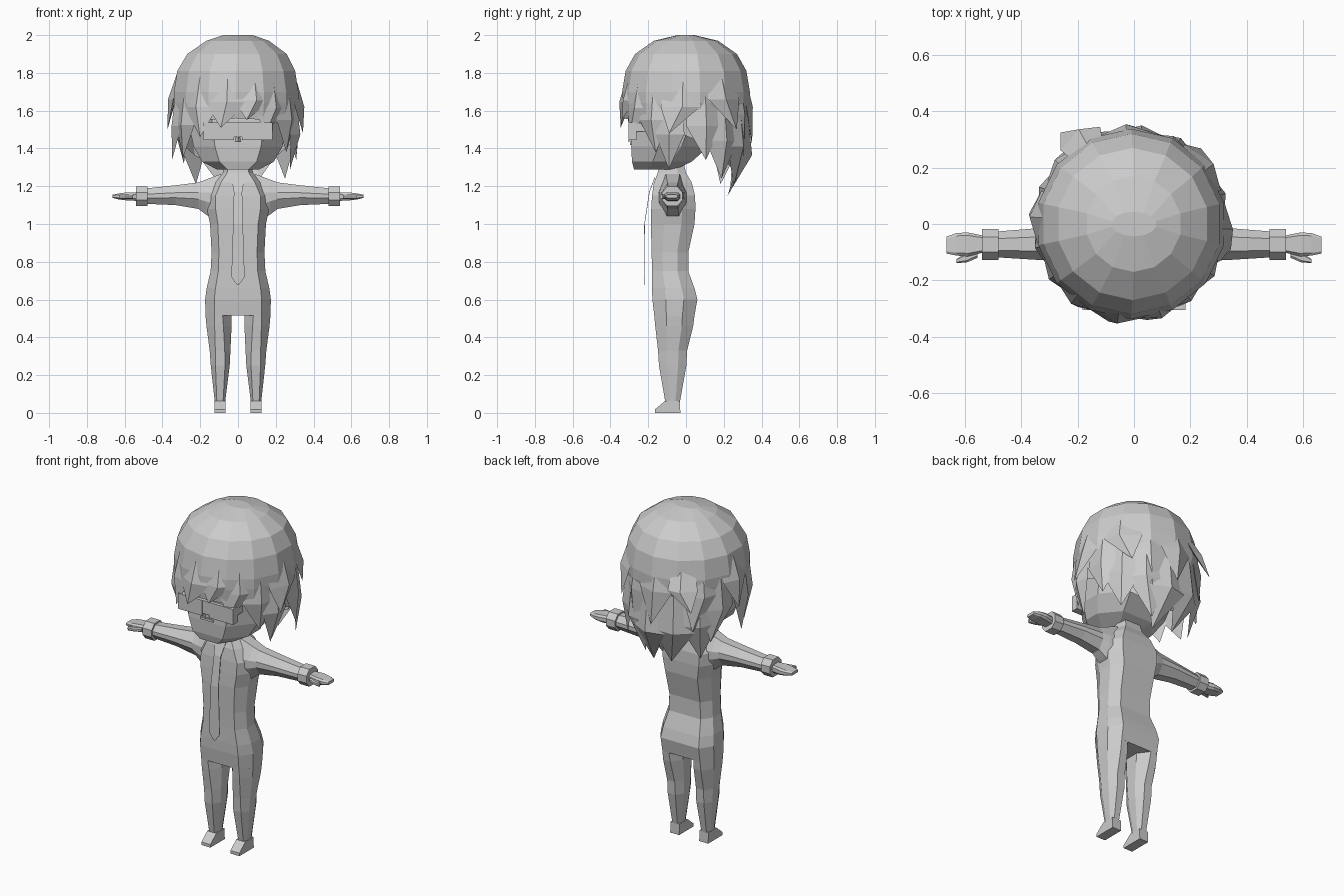
import bpy, bmesh, math, random
from mathutils import Vector

if "Cube" in bpy.data.objects:
    bpy.data.objects.remove(bpy.data.objects["Cube"])
random.seed(7)


def make(name, verts, faces, mirror=False):
    me = bpy.data.meshes.new(name)
    me.from_pydata([tuple(v) for v in verts], [], faces)
    bm = bmesh.new()
    bm.from_mesh(me)
    bmesh.ops.recalc_face_normals(bm, faces=bm.faces)
    bm.to_mesh(me)
    bm.free()
    ob = bpy.data.objects.new(name, me)
    bpy.context.collection.objects.link(ob)
    if mirror:
        ob.modifiers.new("mirror", 'MIRROR').use_mirror_merge = False
    return ob


def loft(name, rings, mirror=False, caps=True):
    n = len(rings[0])
    verts = [p for r in rings for p in r]
    faces = [(i * n + j, i * n + (j + 1) % n, (i + 1) * n + (j + 1) % n, (i + 1) * n + j)
             for i in range(len(rings) - 1) for j in range(n)]
    if caps:
        faces += [tuple(range(n)), tuple(range(len(verts) - n, len(verts)))]
    return make(name, verts, faces, mirror)


def octagon(a0, a1, b0, b1, ka, kb):
    """Chamfered rectangle spanning a0..a1 by b0..b1."""
    a, b, p, q = (a0 + a1) / 2, (b0 + b1) / 2, (a1 - a0) / 2, (b1 - b0) / 2
    return [(a + p * u, b + q * v) for u, v in
            [(1, -kb), (1, kb), (ka, 1), (-ka, 1), (-1, kb), (-1, -kb), (-ka, -1), (ka, -1)]]


def upright(z, x0, x1, y0, y1, ka=.72, kb=.4):
    return [(a, b, z) for a, b in octagon(x0, x1, y0, y1, ka, kb)]


def sideways(x, y0, y1, z0, z1, ka=.45, kb=.25):
    return [(x, a, b) for a, b in octagon(y0, y1, z0, z1, ka, kb)]


def box(name, x0, x1, y0, y1, z0, z1, mirror=False):
    return loft(name, [[(x0, y0, z), (x1, y0, z), (x1, y1, z), (x0, y1, z)] for z in (z0, z1)], mirror)


# Torso: (z, half width, front y, back y)
torso = [(.515, .172, -.168, .045), (.6, .174, -.178, .06), (.66, .166, -.18, .045), (.75, .145, -.18, .012),
         (.85, .14, -.182, .012), (1.0, .148, -.186, .045), (1.08, .165, -.184, .05),
         (1.15, .165, -.18, .048), (1.22, .125, -.17, .03), (1.27, .08, -.15, 0), (1.36, .06, -.13, -.02)]
loft("torso", [upright(z, -w, w, f, b) for z, w, f, b in torso])

# Legs and feet
legs = [(.516, .034, .172, -.168, .045, .31), (.46, .034, .167, -.163, .038, .35), (.33, .04, .15, -.148, .006, .45),
        (.25, .044, .144, -.143, .002, .5), (.06, .068, .123, -.11, -.032, .6)]
loft("leg", [upright(*r) for r in legs], True)
foot = [(-.03, 0), (-.165, 0), (-.165, .018), (-.11, .064), (-.032, .064)]
loft("foot", [[(x, y, z) for y, z in foot] for x in (.066, .125)], True)

# Arms, cuffs, hands, thumbs
arms = [(.09, -.15, .01, 1.0, 1.265), (.17, -.14, .0, 1.05, 1.235), (.21, -.132, -.008, 1.08, 1.22),
        (.33, -.128, -.014, 1.1, 1.205), (.49, -.118, -.027, 1.107, 1.188)]
loft("arm", [sideways(*r) for r in arms], True)
loft("cuff", [sideways(x, -.127, -.018, 1.095, 1.198, .5, .4) for x in (.48, .54)], True)
hand = [(.53, -.1, -.042, 1.122, 1.168), (.59, -.115, -.03, 1.125, 1.167),
        (.63, -.112, -.032, 1.13, 1.162), (.665, -.105, -.045, 1.138, 1.155)]
loft("hand", [sideways(*r, .75, .5) for r in hand], True)
loft("thumb", [sideways(x, y, y + w, 1.132, 1.155, .6, .5)
               for x, y, w in ((.555, -.12, .04), (.595, -.137, .035), (.63, -.138, .013))], True)

# Tie: (z, half width, y), a thin strip hanging free at the bottom
tie = [(1.25, .036, -.165), (1.17, .022, -.195), (1.0, .026, -.221), (.72, .035, -.223), (.678, .006, -.223)]
loft("tie", [[(-w, y, z), (w, y, z), (w, y + .003, z), (-w, y + .003, z)] for z, w, y in tie])

# Head: (z, half width, front y, back y)
head = [(1.288, .11, -.275, -.06), (1.33, .19, -.286, .03), (1.41, .235, -.29, .12),
        (1.55, .265, -.285, .2), (1.75, .25, -.25, .22)]
loft("head", [upright(z, -w, w, f, b, .52, .3) for z, w, f, b in head])
box("mouth", -.042, .042, -.296, -.28, 1.418, 1.432)
loft("nose", [[(-w, -.28, z), (0, y, z), (w, -.28, z)] for z, w, y in ((1.437, .022, -.308), (1.5, .008, -.292))])

# Glasses: two lenses, bridge, temples
box("lens", .022, .182, -.305, -.262, 1.445, 1.537, True)
box("glasses_bridge", -.03, .03, -.304, -.28, 1.46, 1.537)
box("glasses_temple", .172, .184, -.27, -.1, 1.49, 1.535, True)

# Hair cap: dome profile (z, radius) with a hem high over the face and low at the back
dome = [(2.0, .08), (1.97, .17), (1.9, .27), (1.81, .32), (1.7, .338), (1.64, .338)]


def dome_radius(z):
    for (z0, r0), (z1, r1) in zip(dome, dome[1:]):
        if z >= z1:
            return r0 + (r1 - r0) * (z0 - z) / (z0 - z1)
    return dome[-1][1]


def polar(deg, r, z):
    a = math.radians(deg)
    return Vector((r * math.cos(a) - .01 * min(1, (2 - z) * 5), r * math.sin(a), z))


N = 14
degs = [360 * (i + .5) / N for i in range(N)]
rings = [[polar(d, r, z) for d in degs] for z, r in dome]
for p in rings[0]:
    p.y *= .55
hem = []
for d in degs:
    s = math.sin(math.radians(d))
    hem.append(polar(d, .328 - .08 * max(s, 0), 1.48 - .19 * s if s > 0 else 1.48 - .08 * s))
loft("hair_cap", rings + [hem], caps=False)
make("hair_crown", rings[0], [tuple(range(N))])


# Hair strands: (angle, half width in degrees, root z, tip z, tip radius)
def strand(ang, half, z0, z1, tip_r):
    zm = z0 + (z1 - z0) * .5
    rm = max(dome_radius(zm) * .5 + tip_r * .5, dome_radius(z0) + .004)
    lean = random.uniform(-.7, .7) * half
    v = []
    for z, r, w, lift in ((z0, dome_radius(z0) - .012, half * .9, .004), (zm, rm, half, .01)):
        v += [polar(ang - w + lean * .2, r - .012, z), polar(ang, r + lift, z),
              polar(ang + w + lean * .2, r - .012, z), polar(ang, r - .03, z)]
    v.append(polar(ang + lean, tip_r, z1))
    f = [(j, (j + 1) % 4, 4 + (j + 1) % 4, 4 + j) for j in range(4)]
    f += [(4 + j, 4 + (j + 1) % 4, 8) for j in range(4)] + [(0, 1, 2, 3)]
    make("hair_strand", v, f)


strands = [
    # fringe
    (262, 21, 1.78, 1.51, .355), (288, 18, 1.76, 1.55, .345), (233, 19, 1.78, 1.46, .35), (308, 18, 1.76, 1.47, .335),
    # sides
    (328, 17, 1.72, 1.38, .31), (345, 14, 1.66, 1.29, .3), (357, 18, 1.76, 1.48, .365), (18, 18, 1.7, 1.34, .335),
    (158, 17, 1.7, 1.32, .33), (176, 16, 1.82, 1.5, .365), (194, 17, 1.7, 1.34, .34), (214, 16, 1.7, 1.35, .31),
    # long back layer
    (38, 19, 1.64, 1.24, .32), (60, 20, 1.62, 1.2, .27), (84, 21, 1.58, 1.15, .23), (112, 21, 1.6, 1.17, .24),
    (136, 19, 1.64, 1.21, .28),
    # short outer back layer
    (36, 18, 1.82, 1.5, .365), (64, 19, 1.8, 1.36, .335), (93, 18, 1.82, 1.42, .35), (119, 13, 1.76, 1.54, .41),
    (140, 17, 1.8, 1.4, .35)]
for s in strands:
    strand(*s)
